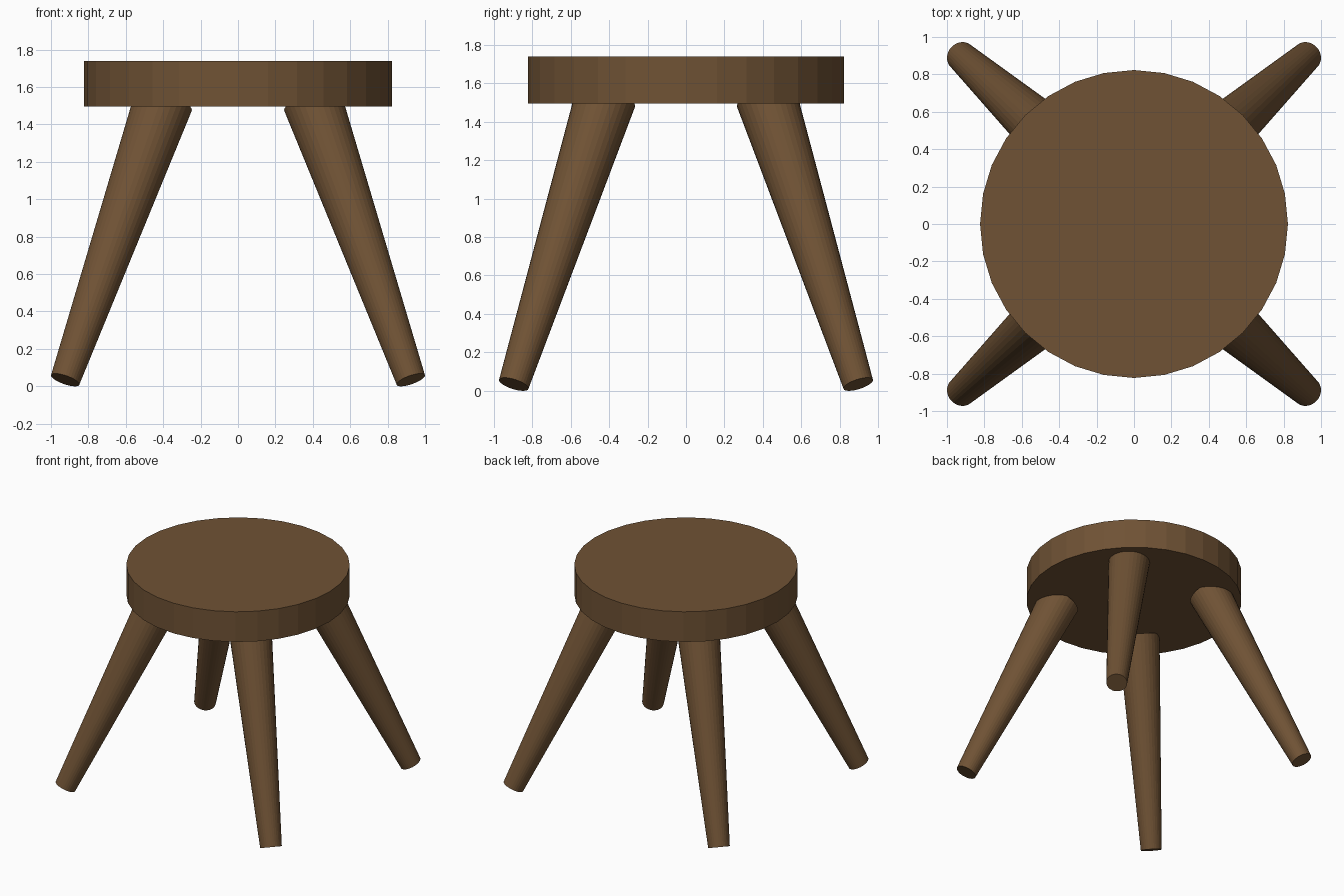
import bpy
from mathutils import Vector

if "Cube" in bpy.data.objects:
    bpy.data.objects.remove(bpy.data.objects["Cube"])

wood = bpy.data.materials.new("brown_wood")
wood.diffuse_color = (0.16, 0.085, 0.035, 1)
wood.use_nodes = True
wood.node_tree.nodes["Principled BSDF"].inputs["Base Color"].default_value = wood.diffuse_color


def finish(name):
    ob = bpy.context.object
    ob.name = name
    ob.data.materials.append(wood)
    return ob


# Round seat
SEAT_BOTTOM, SEAT_TOP = 1.495, 1.74
bpy.ops.mesh.primitive_cylinder_add(
    vertices=32, radius=0.823, depth=SEAT_TOP - SEAT_BOTTOM,
    location=(0, 0, (SEAT_TOP + SEAT_BOTTOM) / 2))
finish("seat")


# Splayed, tapered leg whose top end is sunk into the seat
def add_leg(name, sx, sy):
    foot = Vector((0.924 * sx, 0.896 * sy, 0.034))
    top = Vector((0.398 * sx, 0.418 * sy, 1.525))
    axis = top - foot
    bpy.ops.mesh.primitive_cone_add(
        vertices=32, radius1=0.08, radius2=0.16, depth=axis.length,
        location=(foot + top) / 2,
        rotation=axis.to_track_quat('Z', 'Y').to_euler())
    finish(name)


# Four legs
for y_name, sy in (("front", -1), ("back", 1)):
    for x_name, sx in (("left", -1), ("right", 1)):
        add_leg(f"{y_name}_{x_name}_leg", sx, sy)
